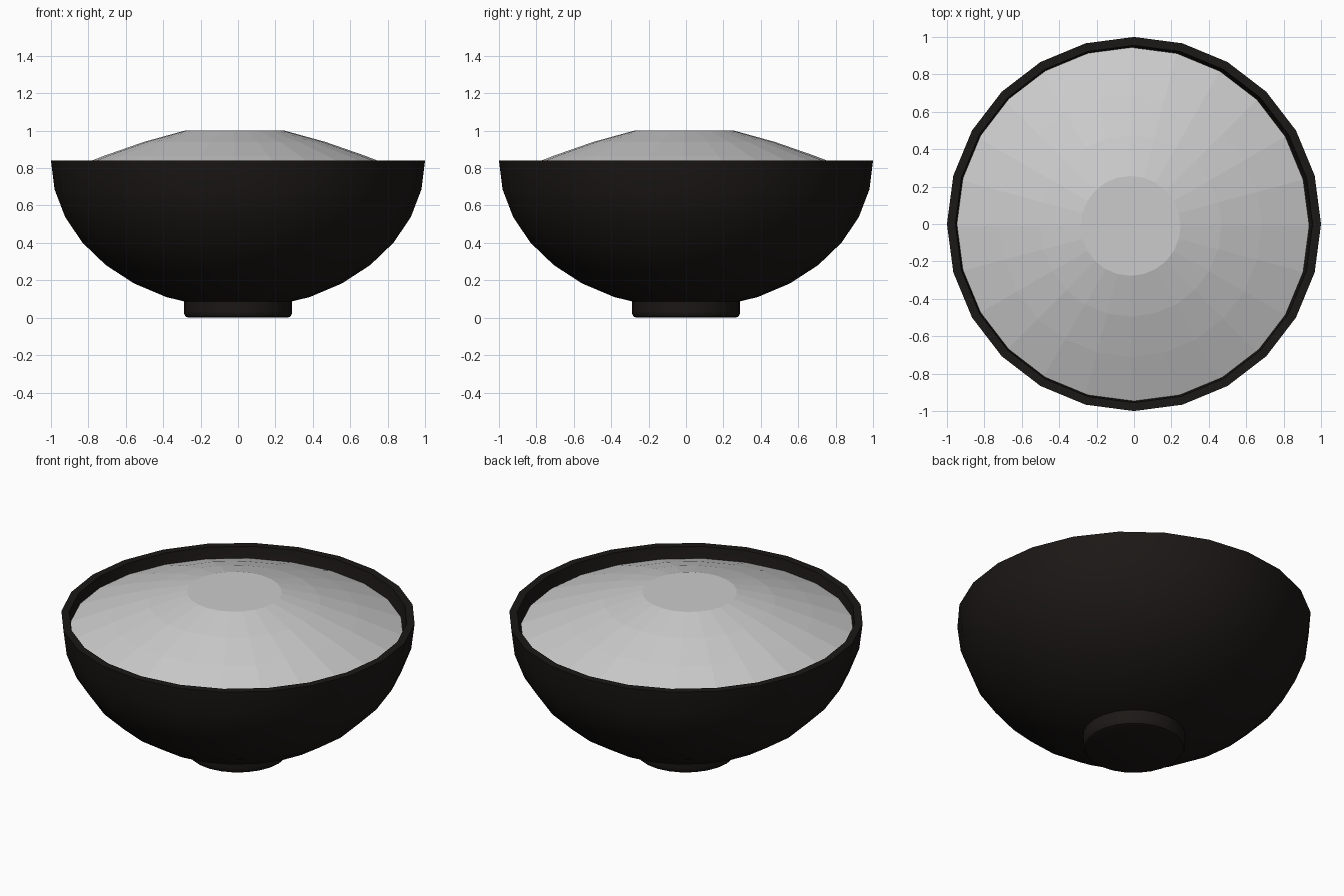
import bpy, bmesh, math

if "Cube" in bpy.data.objects:
    bpy.data.objects.remove(bpy.data.objects["Cube"])

SIDES = 24


def lathe(name, profile, centre=(0, 0), cap_ends=False):
    """Spin an (r, z) profile around z; r = 0 makes a pole."""
    bm = bmesh.new()
    rings = []
    for r, z in profile:
        if r == 0:
            rings.append([bm.verts.new((centre[0], centre[1], z))] * SIDES)
        else:
            rings.append([bm.verts.new((centre[0] + r * math.cos(math.tau * i / SIDES),
                                        centre[1] + r * math.sin(math.tau * i / SIDES), z))
                          for i in range(SIDES)])
    for a, b in zip(rings, rings[1:]):
        for i in range(SIDES):
            j = (i + 1) % SIDES
            bm.faces.new(list(dict.fromkeys((a[i], a[j], b[j], b[i]))))
    if cap_ends:
        bm.faces.new(rings[-1])
        bm.faces.new(rings[0][::-1])
    mesh = bpy.data.meshes.new(name)
    bm.to_mesh(mesh)
    bm.free()
    obj = bpy.data.objects.new(name, mesh)
    bpy.context.collection.objects.link(obj)
    return obj


def smooth(obj):
    bpy.ops.object.select_all(action='DESELECT')
    obj.select_set(True)
    bpy.context.view_layer.objects.active = obj
    bpy.ops.object.shade_smooth_by_angle(angle=math.radians(35))


def half_sphere(rx, rz, top):
    """Profile of a squashed half sphere, bottom pole to rim."""
    pts = [(0, top - rz)]
    for k in range(7, -1, -1):
        a = math.radians(11.25 * k)
        pts.append((rx * math.cos(a), top - rz * math.sin(a)))
    return pts


black = bpy.data.materials.new("black_lacquer")
black.diffuse_color = (0.011, 0.009, 0.008, 1)
black.use_nodes = True
black.node_tree.nodes["Principled BSDF"].inputs["Base Color"].default_value = black.diffuse_color

# Bowl: outer shell, flat rim, inner shell
RIM = 0.84
bowl = lathe("bowl", half_sphere(1.0, 0.79, RIM) + half_sphere(0.955, 0.745, RIM)[::-1])

# Foot with a rounded lower edge
foot = lathe("foot", [(0.265, 0), (0.28, 0.006), (0.288, 0.02), (0.29, 0.035), (0.29, 0.12)],
             cap_ends=True)

for part in (bowl, foot):
    part.data.materials.append(black)
    smooth(part)

# Rice: faceted, flat-topped mound set slightly off centre
lathe("rice", [(0.955, 0.765), (0.70, 0.865), (0.485, 0.94), (0.267, 1.0), (0, 1.0)],
      centre=(-0.018, -0.01))
